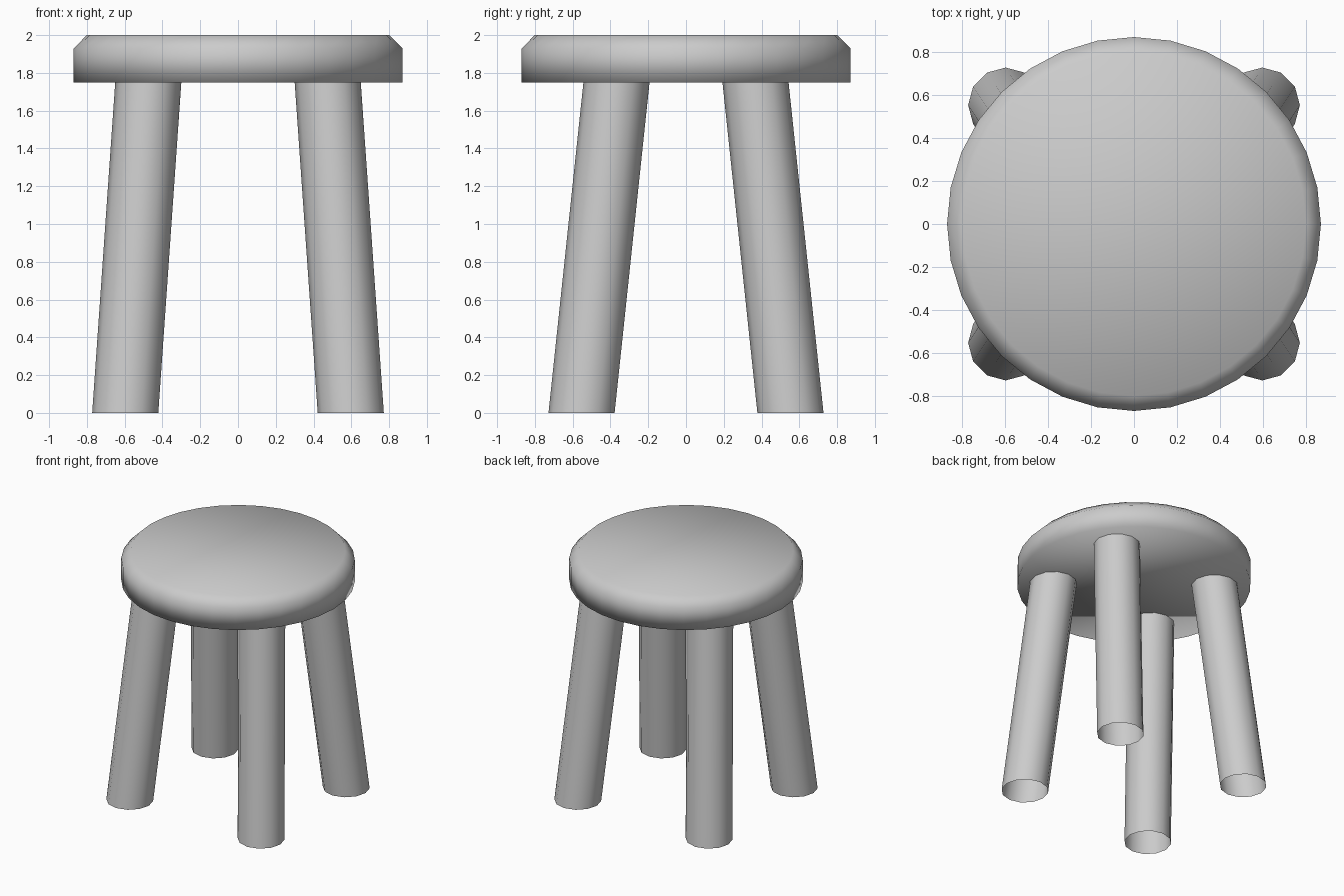
import bpy, bmesh
from math import sin, cos, pi

if "Cube" in bpy.data.objects:
    bpy.data.objects.remove(bpy.data.objects["Cube"])


def ring(bm, n, r, x, y, z):
    return [bm.verts.new((x + r * cos(2 * pi * i / n), y + r * sin(2 * pi * i / n), z))
            for i in range(n)]


def loft(name, n, sections, capped):
    """Skin horizontal circles given as (radius, x, y, z)."""
    bm = bmesh.new()
    rings = [ring(bm, n, *s) for s in sections]
    for a, b in zip(rings, rings[1:]):
        for i in range(n):
            j = (i + 1) % n
            bm.faces.new((a[i], a[j], b[j], b[i]))
    if capped:
        bm.faces.new(rings[0][::-1])
        bm.faces.new(rings[-1])
    for f in bm.faces:
        f.smooth = True
    mesh = bpy.data.meshes.new(name)
    bm.to_mesh(mesh)
    bm.free()
    obj = bpy.data.objects.new(name, mesh)
    bpy.context.collection.objects.link(obj)
    return obj


# Round seat with a chamfered, softly shaded top rim
loft("seat", 32, [(0.87, 0, 0, 1.75), (0.87, 0, 0, 1.93), (0.80, 0, 0, 2.0)], True)

# Four splayed legs: open tubes cut level at the floor and under the seat
for side, sx in (("left", -1), ("right", 1)):
    for end, sy in (("front", -1), ("back", 1)):
        loft(f"{end}_{side}_leg", 12,
             [(0.175, sx * 0.597, sy * 0.553, 0), (0.175, sx * 0.475, sy * 0.368, 1.75)], False)
